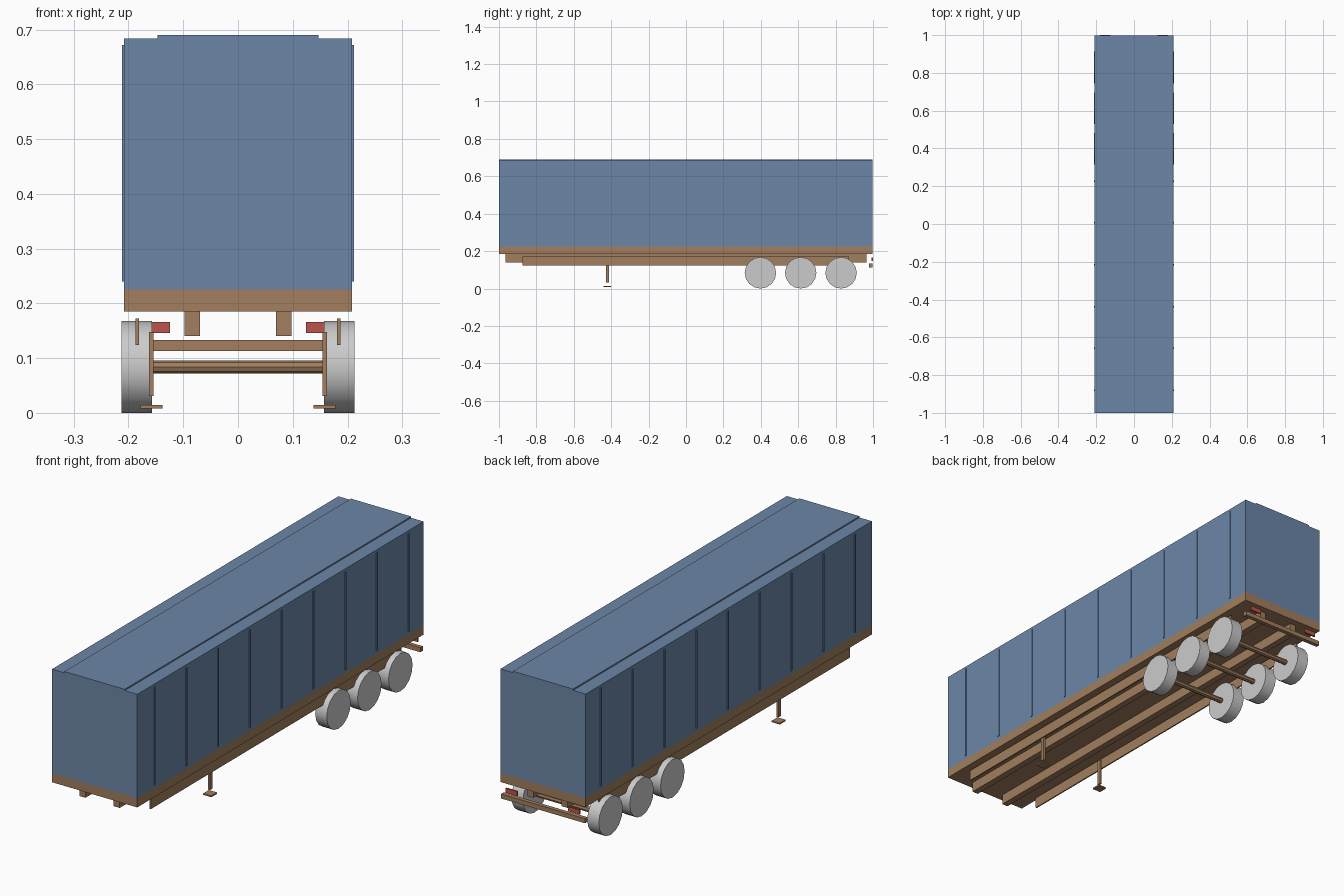
import bpy, math

if "Cube" in bpy.data.objects:
    bpy.data.objects.remove(bpy.data.objects["Cube"])


def material(name, color):
    m = bpy.data.materials.new(name)
    m.diffuse_color = (*color, 1)
    m.use_nodes = True
    m.node_tree.nodes["Principled BSDF"].inputs["Base Color"].default_value = m.diffuse_color
    return m


BLUE = material("blue_panel", (0.15, 0.24, 0.39))
BROWN = material("brown_frame", (0.36, 0.21, 0.11))
RED = material("red_lamp", (0.5, 0.09, 0.07))


def box(name, x, y, z, mat):
    """Box from (min, max) ranges on each axis."""
    bpy.ops.mesh.primitive_cube_add(size=1, location=[sum(r) / 2 for r in (x, y, z)])
    ob = bpy.context.object
    ob.name = name
    ob.scale = [r[1] - r[0] for r in (x, y, z)]
    bpy.ops.object.transform_apply(location=False, rotation=False, scale=True)
    ob.data.materials.append(mat)
    return ob


def pair(name, x, y, z, mat):
    """Box on both sides of the centre line."""
    box(name + "_right", x, y, z, mat)
    box(name + "_left", (-x[1], -x[0]), y, z, mat)


def cross_cylinder(name, radius, x, y, z, sides, mat=None):
    """Cylinder lying along x."""
    bpy.ops.mesh.primitive_cylinder_add(
        vertices=sides, radius=radius, depth=x[1] - x[0],
        location=(sum(x) / 2, y, z), rotation=(0, math.pi / 2, 0))
    ob = bpy.context.object
    ob.name = name
    bpy.ops.object.transform_apply(location=False, rotation=True, scale=False)
    if mat:
        ob.data.materials.append(mat)
    bpy.ops.object.shade_smooth_by_angle(angle=math.radians(30))


# cargo body with raised roof panel
box("cargo_body", (-0.208, 0.208), (-1, 0.997), (0.225, 0.684), BLUE)
box("roof_panel", (-0.147, 0.147), (-1, 0.997), (0.684, 0.690), BLUE)

# upright side ribs
for i in range(9):
    y = -0.88 + i * 0.2215
    pair(f"side_rib_{i + 1}", (0.208, 0.2115), (y - 0.004, y + 0.004), (0.24, 0.672), BLUE)

# deck, chassis beams and side rails
box("deck", (-0.208, 0.208), (-1, 0.997), (0.185, 0.225), BROWN)
pair("chassis_beam", (0.069, 0.098), (-0.965, 0.965), (0.14, 0.185), BROWN)
pair("side_rail", (0.181, 0.187), (-0.875, 0.872), (0.124, 0.172), BROWN)

# landing legs and feet
pair("landing_leg", (0.154, 0.163), (-0.429, -0.411), (0.031, 0.148), BROWN)
pair("landing_foot", (0.138, 0.178), (-0.44, -0.40), (0.008, 0.014), BROWN)

# axles and wheels
for i, y in enumerate((0.398, 0.613, 0.829)):
    cross_cylinder(f"axle_{i + 1}", 0.012, (-0.18, 0.18), y, 0.084, 8, BROWN)
    for side, x in (("right", (0.157, 0.213)), ("left", (-0.213, -0.157))):
        cross_cylinder(f"wheel_{side}_{i + 1}", 0.084, x, y, 0.084, 16)

# rear bumper and lamps
box("rear_bumper", (-0.205, 0.205), (0.979, 0.997), (0.113, 0.133), BROWN)
pair("rear_lamp", (0.124, 0.18), (0.993, 1.0), (0.146, 0.166), RED)
